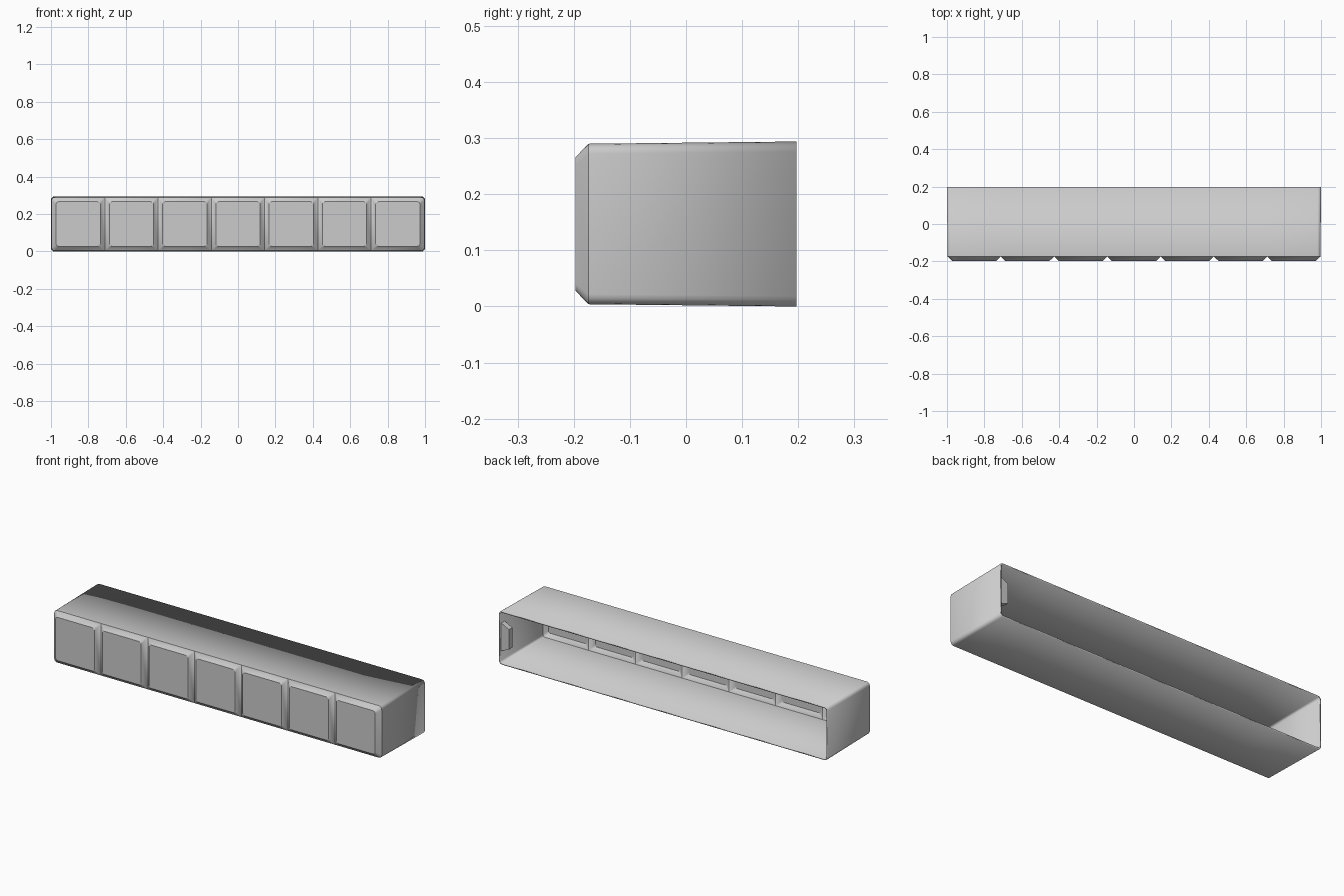
import bpy, bmesh, math
from mathutils import Vector

default = bpy.data.objects.get("Cube")
if default:
    bpy.data.objects.remove(default, do_unlink=True)

CELLS = 7
HALF = 0.997                 # half width where the panels begin
PITCH = 2 * HALF / CELLS
BACK, SHOULDER, FRONT = 0.197, -0.174, -0.197
Z0, Z1, ZMID = 0.004, 0.29, 0.147
INSET, WALL, ARC = 0.024, 0.008, 5

grey = bpy.data.materials.new("light_grey")
grey.use_nodes = True
grey.diffuse_color = (0.6, 0.6, 0.6, 1)
grey.node_tree.nodes["Principled BSDF"].inputs["Base Color"].default_value = (0.6, 0.6, 0.6, 1)


def add_object(name, bm):
    bmesh.ops.recalc_face_normals(bm, faces=bm.faces)
    mesh = bpy.data.meshes.new(name)
    bm.to_mesh(mesh)
    bm.free()
    mesh.materials.append(grey)
    obj = bpy.data.objects.new(name, mesh)
    bpy.context.collection.objects.link(obj)
    return obj


def rounded_ring(x0, x1, z0, z1, r_left, r_right, y):
    """Rectangle in the xz plane with its own corner radius on each side."""
    points = []
    for quarter, (x, z, r, sx, sz) in enumerate((
            (x1, z1, r_right, -1, -1), (x0, z1, r_left, 1, -1),
            (x0, z0, r_left, 1, 1), (x1, z0, r_right, -1, 1))):
        for k in range(ARC):
            a = (quarter + k / (ARC - 1)) * math.pi / 2
            points.append(Vector((x + sx * r + r * math.cos(a), y,
                                  z + sz * r + r * math.sin(a))))
    return points


def at_back(p):
    """Walls flare slightly towards the open back."""
    return Vector((p.x / HALF, BACK, ZMID + (p.z - ZMID) * 0.147 / 0.143))


# Outer skin: seven raised panels and the walls running back from them
bm = bmesh.new()
for i in range(CELLS):
    x0 = -HALF + i * PITCH
    x1 = x0 + PITCH
    base = rounded_ring(x0, x1, Z0, Z1, 0.018 if i == 0 else 0,
                        0.018 if i == CELLS - 1 else 0, SHOULDER)
    face = rounded_ring(x0 + INSET, x1 - INSET, Z0 + INSET, Z1 - INSET,
                        0.014, 0.014, FRONT)
    base_v = [bm.verts.new(p) for p in base]
    face_v = [bm.verts.new(p) for p in face]
    back_v = [bm.verts.new(at_back(p)) for p in base]
    bm.faces.new(face_v)
    n = len(base)
    for a in range(n):
        b = (a + 1) % n
        # Degenerate corner edges collapse to triangles
        if (base[a] - base[b]).length < 1e-5:
            bm.faces.new((base_v[a], face_v[a], face_v[b]))
            continue
        bm.faces.new((base_v[a], base_v[b], face_v[b], face_v[a]))
        inner_seam = abs(base[a].x - base[b].x) < 1e-5 and abs(base[a].x) < HALF - 0.01
        if not inner_seam:
            bm.faces.new((base_v[a], back_v[a], back_v[b], base_v[b]))
bmesh.ops.remove_doubles(bm, verts=bm.verts, dist=1e-5)
bmesh.ops.delete(bm, geom=[v for v in bm.verts if not v.link_faces], context='VERTS')
shell = add_object("housing_shell", bm)
solid = shell.modifiers.new("wall_thickness", 'SOLIDIFY')
solid.thickness = WALL
solid.offset = -1

# Small tapered catch inside the left end wall, near the open back
bm = bmesh.new()
root, tip = 0.994, 0.945
outline = ((root, 0.07), (tip, 0.09), (tip, 0.20), (root, 0.225))
catch = bm.faces.new([bm.verts.new((x, 0.19, z)) for x, z in outline])
made = bmesh.ops.extrude_face_region(bm, geom=[catch])["geom"]
bmesh.ops.translate(bm, vec=(0, -0.03, 0),
                    verts=[g for g in made if isinstance(g, bmesh.types.BMVert)])
add_object("inner_catch", bm)

# Smooth the rounded edges, keep the bevels crisp
bpy.ops.object.select_all(action='DESELECT')
shell.select_set(True)
bpy.context.view_layer.objects.active = shell
bpy.ops.object.shade_smooth_by_angle(angle=math.radians(30))
